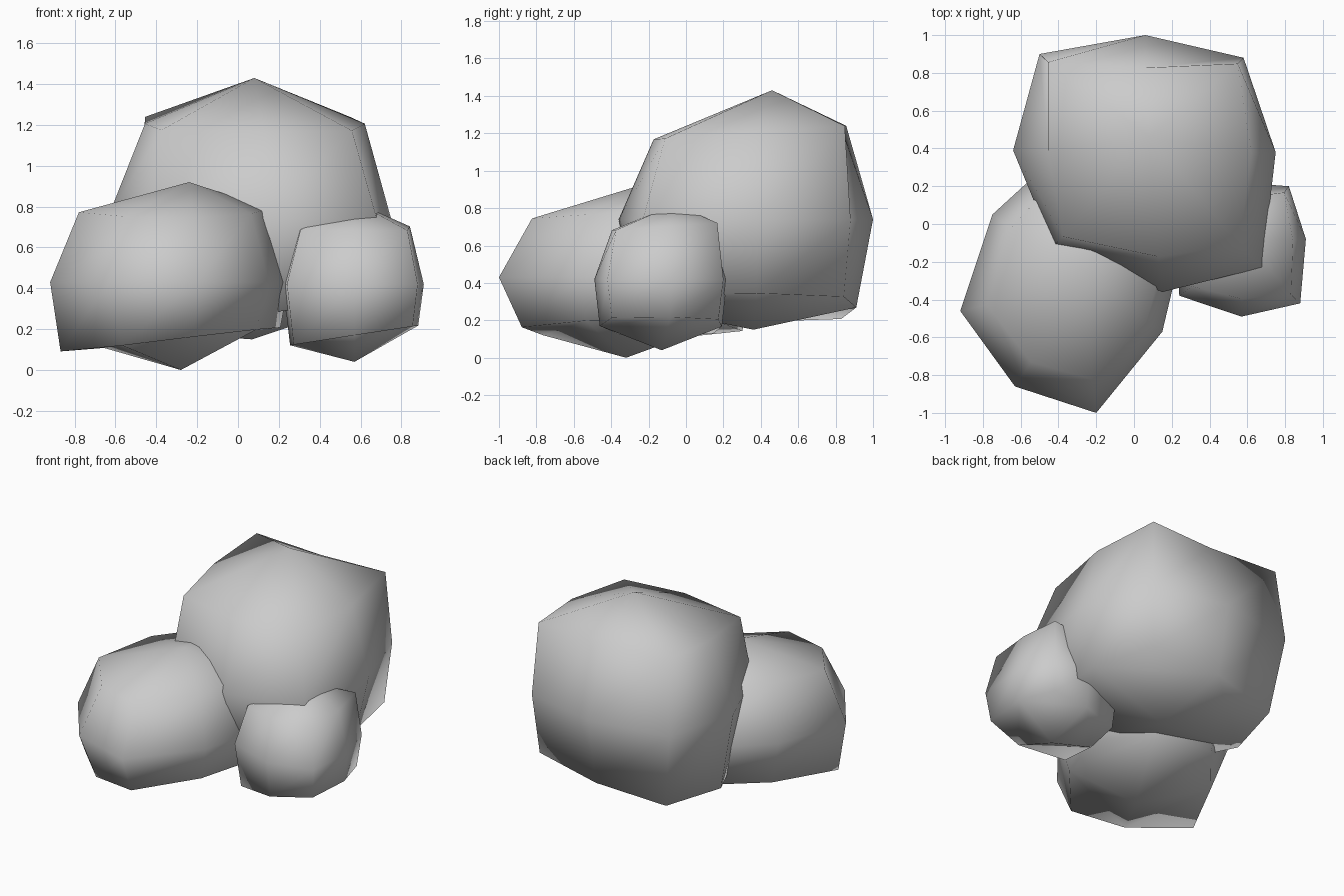
import bpy, bmesh

if "Cube" in bpy.data.objects:
    bpy.data.objects.remove(bpy.data.objects["Cube"])


def rock(name, outline, mid_z, shrink, top, top_z, bottom, low_z, low_shrink,
         low_tilt, corner=1):
    """Boulder: 8-point waist, narrower upper and lower rings, pointed caps.
    corner = index of the first blocky corner (every second point is one)."""
    bm = bmesh.new()
    cx, cy = bottom[0], bottom[1]
    low, mid, high = [], [], []
    for (x, y), s, t in zip(outline, shrink, low_shrink):
        dx, dy = x - cx, y - cy
        low.append(bm.verts.new((cx + dx * t, cy + dy * t,
                                 low_z + low_tilt * dx)))
        mid.append(bm.verts.new((x, y, mid_z)))
        high.append(bm.verts.new((cx + dx * s, cy + dy * s,
                                  top_z + 0.07 * dy * s)))
    apex = bm.verts.new(top)
    foot = bm.verts.new(bottom)
    # side walls
    for a, b in ((low, mid), (mid, high)):
        for i in range(8):
            j = (i + 1) % 8
            bm.faces.new((a[i], a[j], b[j], b[i]))
    # top and bottom caps
    for i in range(corner, 8, 2):
        j = (i + 1) % 8
        bm.faces.new((apex, high[i - 1], high[i], high[j]))
        bm.faces.new((low[j], low[i], low[i - 1]))
        bm.faces.new((foot, low[j], low[i - 1]))
    bmesh.ops.recalc_face_normals(bm, faces=bm.faces)
    for f in bm.faces:
        f.smooth = True
    me = bpy.data.meshes.new(name)
    bm.to_mesh(me)
    bm.free()
    ob = bpy.data.objects.new(name, me)
    bpy.context.collection.objects.link(ob)
    return ob


# tall boulder at the back
rock("large_rock",
     [(0.75, 0.38), (0.58, 0.88), (0.06, 1.0), (-0.50, 0.90),
      (-0.64, 0.39), (-0.43, -0.12), (0.15, -0.36), (0.68, -0.23)],
     0.74, (0.81, 0.94, 0.73, 0.92, 0.74, 0.89, 0.74, 0.80),
     (0.08, 0.46, 1.43), 1.205, (0.07, 0.36, 0.15), 0.27,
     (0.86, 0.93, 0.86, 0.87, 0.86, 0.86, 0.86, 0.88), 0.11)

# wide boulder at the front left, turned so its corners face left and front
rock("medium_rock",
     [(0.25, -0.15), (0.02, 0.27), (-0.40, 0.37), (-0.75, 0.05),
      (-0.92, -0.46), (-0.63, -0.86), (-0.20, -1.0), (0.15, -0.57)],
     0.43, (0.83, 0.82, 0.85, 0.80, 0.78, 0.76, 0.74, 0.80),
     (-0.24, -0.25, 0.92), 0.78, (-0.28, -0.32, 0.0), 0.155,
     (0.92, 0.86, 0.90, 0.80, 0.92, 0.82, 0.82, 0.86), 0.10, 0)

# small boulder at the right
rock("small_rock",
     [(0.91, -0.08), (0.82, 0.20), (0.55, 0.22), (0.28, 0.17),
      (0.22, -0.12), (0.24, -0.38), (0.57, -0.49), (0.88, -0.42)],
     0.42, (0.80, 0.90, 0.76, 0.90, 0.78, 0.80, 0.74, 0.84),
     (0.58, -0.06, 0.82), 0.70, (0.57, -0.13, 0.04), 0.17,
     (0.92, 0.92, 0.92, 0.92, 0.90, 0.90, 0.92, 0.92), 0.14)
